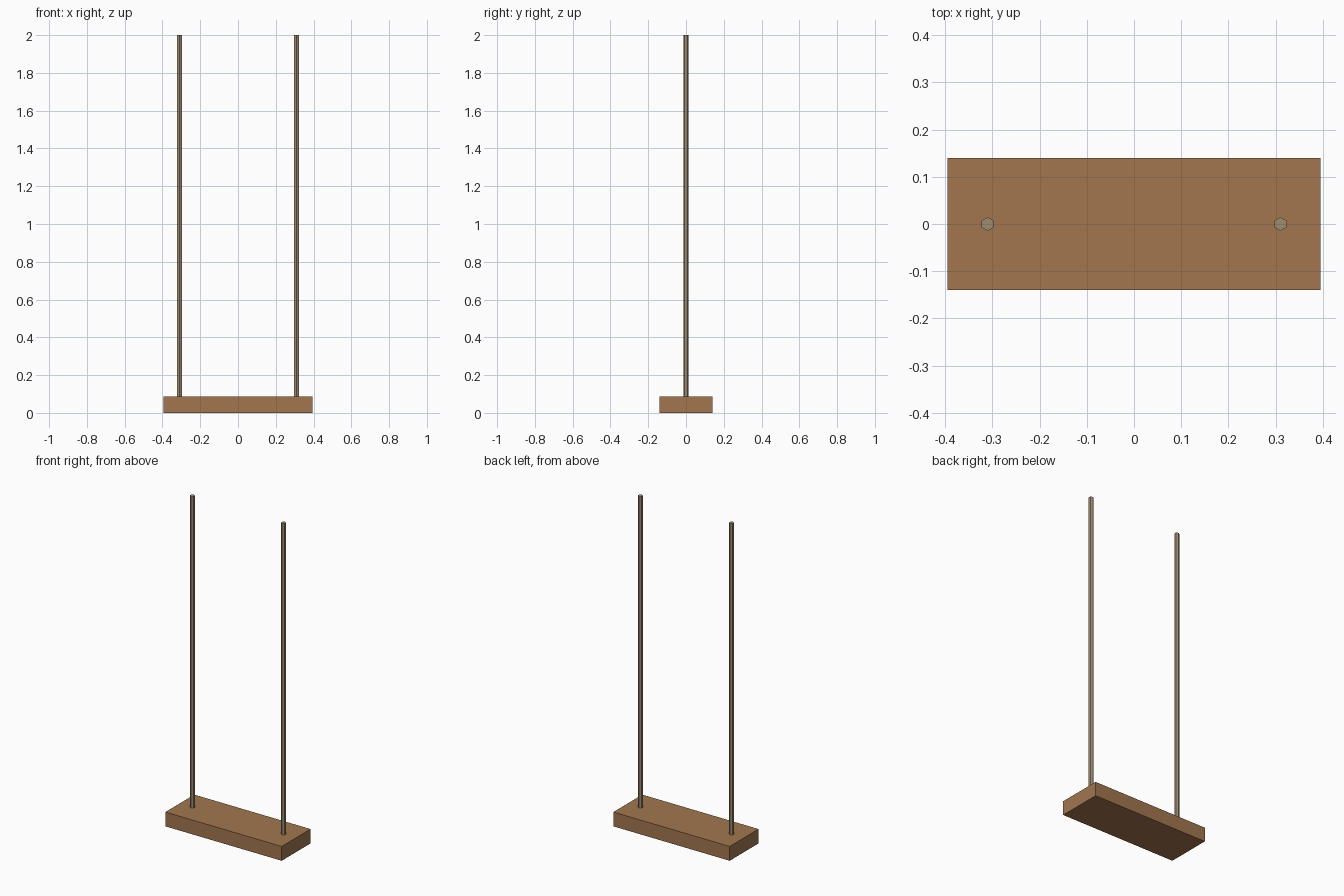
import bpy

if "Cube" in bpy.data.objects:
    bpy.data.objects.remove(bpy.data.objects["Cube"])

SEAT = (0.79, 0.28, 0.088)   # width, depth, thickness
ROPE_X, ROPE_R, TOP = 0.31, 0.0145, 2.0


def paint(obj, name, color):
    mat = bpy.data.materials.get(name) or bpy.data.materials.new(name)
    mat.diffuse_color = (*color, 1.0)
    mat.use_nodes = True
    mat.node_tree.nodes["Principled BSDF"].inputs["Base Color"].default_value = mat.diffuse_color
    obj.data.materials.append(mat)


# Wooden seat plank resting on the ground plane
bpy.ops.mesh.primitive_cube_add(size=1, location=(0, 0, SEAT[2] / 2))
seat = bpy.context.object
seat.name = "seat"
seat.scale = SEAT
bpy.ops.object.transform_apply(location=False, rotation=False, scale=True)
paint(seat, "wood", (0.36, 0.18, 0.078))

# Two six-sided ropes, sunk slightly into the seat
bottom = SEAT[2] - 0.02
for side, sign in (("left", -1), ("right", 1)):
    bpy.ops.mesh.primitive_cylinder_add(
        vertices=6, radius=ROPE_R, depth=TOP - bottom,
        location=(sign * ROPE_X, 0, (TOP + bottom) / 2))
    rope = bpy.context.object
    rope.name = f"rope_{side}"
    paint(rope, "rope", (0.35, 0.26, 0.16))
